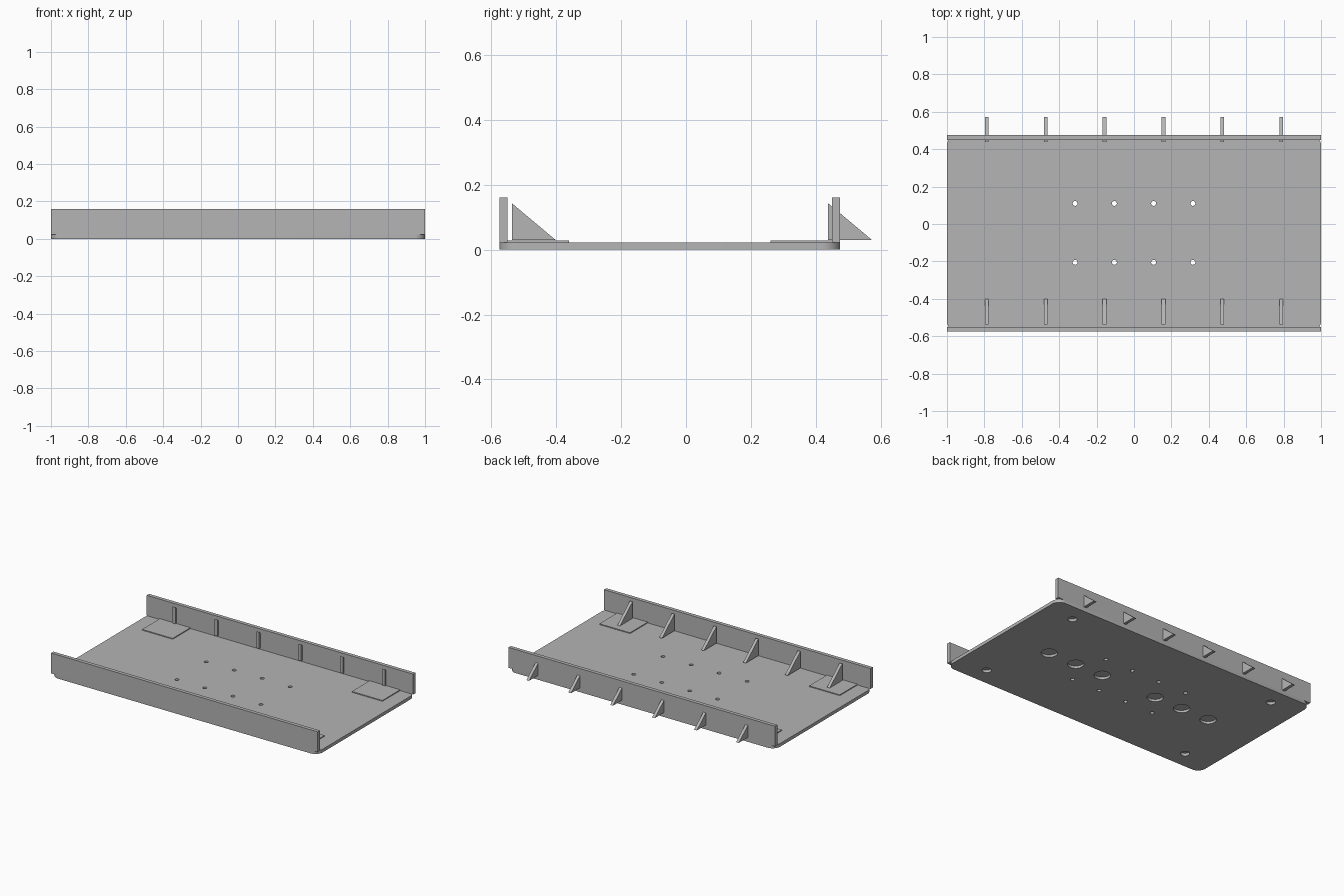
import bpy, bmesh
from math import sin, cos, pi
from mathutils import Matrix, Vector

if "Cube" in bpy.data.objects:
    bpy.data.objects.remove(bpy.data.objects["Cube"], do_unlink=True)

grey = bpy.data.materials.new("plain grey")
grey.use_nodes = True
grey.diffuse_color = (0.46, 0.46, 0.46, 1)
grey.node_tree.nodes["Principled BSDF"].inputs["Base Color"].default_value = (0.46, 0.46, 0.46, 1)

MID_Y = -0.05      # centre line of the plate
HALF_Y = 0.525     # half depth of the plate
PLATE_TOP = 0.022
RIB_X = 0.787


def make_object(name, bm):
    bmesh.ops.recalc_face_normals(bm, faces=bm.faces)
    mesh = bpy.data.meshes.new(name)
    bm.to_mesh(mesh)
    bm.free()
    mesh.materials.append(grey)
    obj = bpy.data.objects.new(name, mesh)
    bpy.context.collection.objects.link(obj)
    return obj


def prism(name, points, direction):
    """Extrude a flat outline along a direction."""
    bm = bmesh.new()
    face = bm.faces.new([bm.verts.new(p) for p in points])
    new = bmesh.ops.extrude_face_region(bm, geom=[face])["geom"]
    verts = [g for g in new if isinstance(g, bmesh.types.BMVert)]
    bmesh.ops.translate(bm, verts=verts, vec=Vector(direction))
    return make_object(name, bm)


def box(name, x0, x1, y0, y1, z0, z1):
    outline = [(x0, y0, z0), (x1, y0, z0), (x1, y1, z0), (x0, y1, z0)]
    return prism(name, outline, (0, 0, z1 - z0))


def add_cutter(bm, x, y, radius, z0, z1):
    bmesh.ops.create_cone(bm, cap_ends=True, segments=32, radius1=radius, radius2=radius,
                          depth=z1 - z0, matrix=Matrix.Translation((x, y, (z0 + z1) / 2)))


# Base plate with rounded corners
radius, steps = 0.055, 8
outline = []
for quarter, (sx, sy) in enumerate([(1, 1), (-1, 1), (-1, -1), (1, -1)]):
    for i in range(steps + 1):
        a = (quarter + i / steps) * pi / 2
        outline.append((sx * (1 - radius) + radius * cos(a),
                        MID_Y + sy * (HALF_Y - radius) + radius * sin(a), 0))
plate = prism("base_plate", outline, (0, 0, PLATE_TOP))

# Screw holes through the plate, blind pockets underneath
cut = bmesh.new()
for s in (-1, 1):
    for x in (0.105, 0.315):
        for y in (-0.205, 0.11):
            add_cutter(cut, s * x, y, 0.013, -0.05, 0.08)
    for x in (0.21, 0.42, 0.63):
        add_cutter(cut, s * x, MID_Y, 0.05, -0.05, 0.016)
    for y in (-0.405, 0.405):
        add_cutter(cut, s * RIB_X, MID_Y + y, 0.028, -0.05, 0.018)
cutter = make_object("hole_cutter", cut)
cutter.hide_render = True
mod = plate.modifiers.new("holes", "BOOLEAN")
mod.operation = "DIFFERENCE"
mod.solver = "EXACT"
mod.object = cutter
bpy.context.view_layer.objects.active = plate
plate.select_set(True)
bpy.ops.object.modifier_apply(modifier=mod.name)
bpy.data.objects.remove(cutter, do_unlink=True)
bpy.ops.object.shade_smooth_by_angle()

# Long walls on the front and back edges
box("front_wall", -1, 1, -0.575, -0.55, PLATE_TOP, 0.16)
box("back_wall", -1, 1, 0.45, 0.475, PLATE_TOP, 0.16)

# Thin corner pads
for y0, y1, side in ((-0.55, -0.36, "front"), (0.26, 0.45, "back")):
    for s, end in ((-1, "right"), (1, "left")):
        x = s * RIB_X
        box(f"{side}_{end}_pad", x - 0.115, x + 0.115, y0, y1, PLATE_TOP, 0.028)

# Triangular ribs behind the front wall and through the back wall
for y, side in ((-0.537, "front"), (0.438, "back")):
    for i in range(6):
        x = -RIB_X + i * RIB_X * 2 / 5 - 0.01
        prism(f"{side}_rib_{i + 1}",
              [(x, y, 0.03), (x, y + 0.135, 0.03), (x, y, 0.143)], (0.02, 0, 0))
